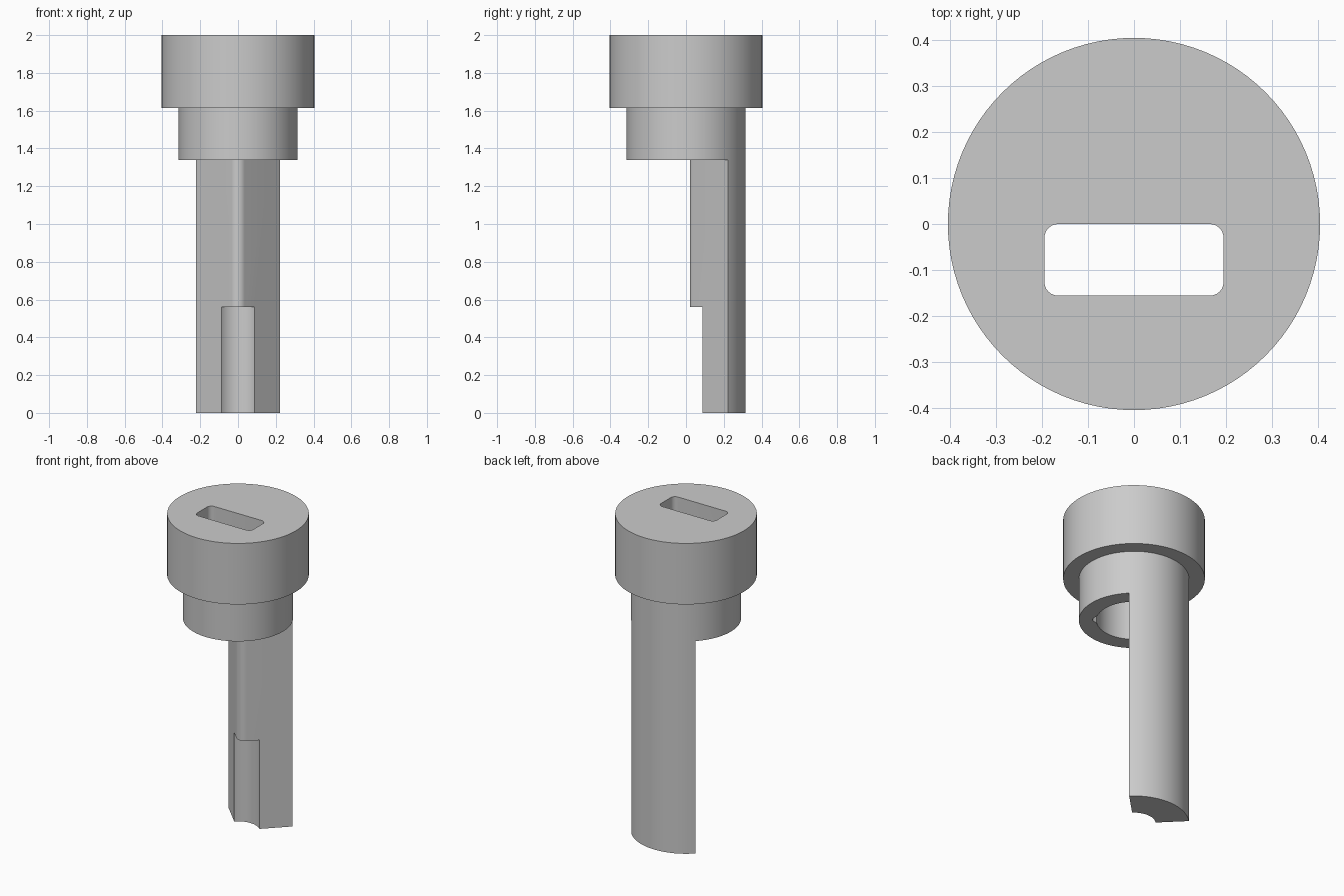
import bpy, bmesh
from math import sin, cos, radians, sqrt

cube = bpy.data.objects.get("Cube")
if cube:
    bpy.data.objects.remove(cube, do_unlink=True)

HEAD_R, NECK_R, BORE_R, GROOVE_R, NOSE_R = 0.405, 0.315, 0.215, 0.124, 0.05
LEG_TOP, HEAD_BOTTOM, TOP = 1.34, 1.615, 2.0

grey = bpy.data.materials.new("plain_grey")
grey.use_nodes = True
colour = (0.6, 0.6, 0.6, 1)
grey.diffuse_color = colour
grey.node_tree.nodes["Principled BSDF"].inputs["Base Color"].default_value = colour


def arc(r, start, end, steps, cx=0, cy=0):
    angles = [radians(start + (end - start) * i / steps) for i in range(steps + 1)]
    return [(cx + r * cos(a), cy + r * sin(a)) for a in angles]


def loft(name, sections):
    """Stack matching outlines at given heights and cap the ends."""
    bm = bmesh.new()
    rings = [[bm.verts.new((x, y, z)) for x, y in pts] for pts, z in sections]
    n = len(rings[0])
    for a, b in zip(rings, rings[1:]):
        for i in range(n):
            j = (i + 1) % n
            bm.faces.new((a[i], a[j], b[j], b[i]))
    bm.faces.new(rings[0][::-1])
    bm.faces.new(rings[-1])
    bmesh.ops.recalc_face_normals(bm, faces=bm.faces)
    mesh = bpy.data.meshes.new(name)
    bm.to_mesh(mesh)
    bm.free()
    mesh.materials.append(grey)
    obj = bpy.data.objects.new(name, mesh)
    bpy.context.collection.objects.link(obj)
    return obj


def circle(r):
    return arc(r, 0, 360, 96)[:-1]


# Stepped round body: shank and wide head
body = loft("lock_plug", [(circle(NECK_R), 0), (circle(NECK_R), HEAD_BOTTOM),
                          (circle(HEAD_R), HEAD_BOTTOM), (circle(HEAD_R), TOP)])

# Rounded nose of the quarter wedge that forms the leg
nose = arc(NOSE_R, 225, 315, 12, 0, NOSE_R * sqrt(2))
t = NOSE_R / sqrt(2)
nose[0], nose[-1] = (-t, t), (t, t)

# Everything around the leg, below the neck
around_leg = [(-1, 1)] + nose + [(1, 1), (1, -1), (-1, -1)]
# Hollow inside the neck, beside the leg
d = BORE_R / sqrt(2)
hollow = nose + [(d, d)] + arc(BORE_R, 45, -225, 72)[1:-1] + [(-d, d)]
# Rounded key slot through the head
x, y0, y1, r = 0.195, -0.156, 0.0, 0.03
slot = (arc(r, 0, 90, 6, x - r, y1 - r) + arc(r, 90, 180, 6, r - x, y1 - r)
        + arc(r, 180, 270, 6, r - x, y0 + r) + arc(r, 270, 360, 6, x - r, y0 + r))

cuts = [("neck_hollow", hollow, 1.2, HEAD_BOTTOM),
        ("leg_surround", around_leg, -0.1, LEG_TOP),
        ("key_slot", slot, 1.25, TOP + 0.1),
        ("leg_groove", circle(GROOVE_R), -0.1, 0.56)]

bpy.context.view_layer.objects.active = body
for name, outline, low, high in cuts:
    cutter = loft(name, [(outline, low), (outline, high)])
    cutter.hide_render = True
    mod = body.modifiers.new(name, "BOOLEAN")
    mod.operation = "DIFFERENCE"
    mod.solver = "EXACT"
    mod.object = cutter
    bpy.ops.object.modifier_apply(modifier=mod.name)
    bpy.data.objects.remove(cutter, do_unlink=True)

# Smooth round walls, crisp edges
bpy.ops.object.select_all(action="DESELECT")
body.select_set(True)
bpy.ops.object.shade_smooth_by_angle(angle=radians(30))
